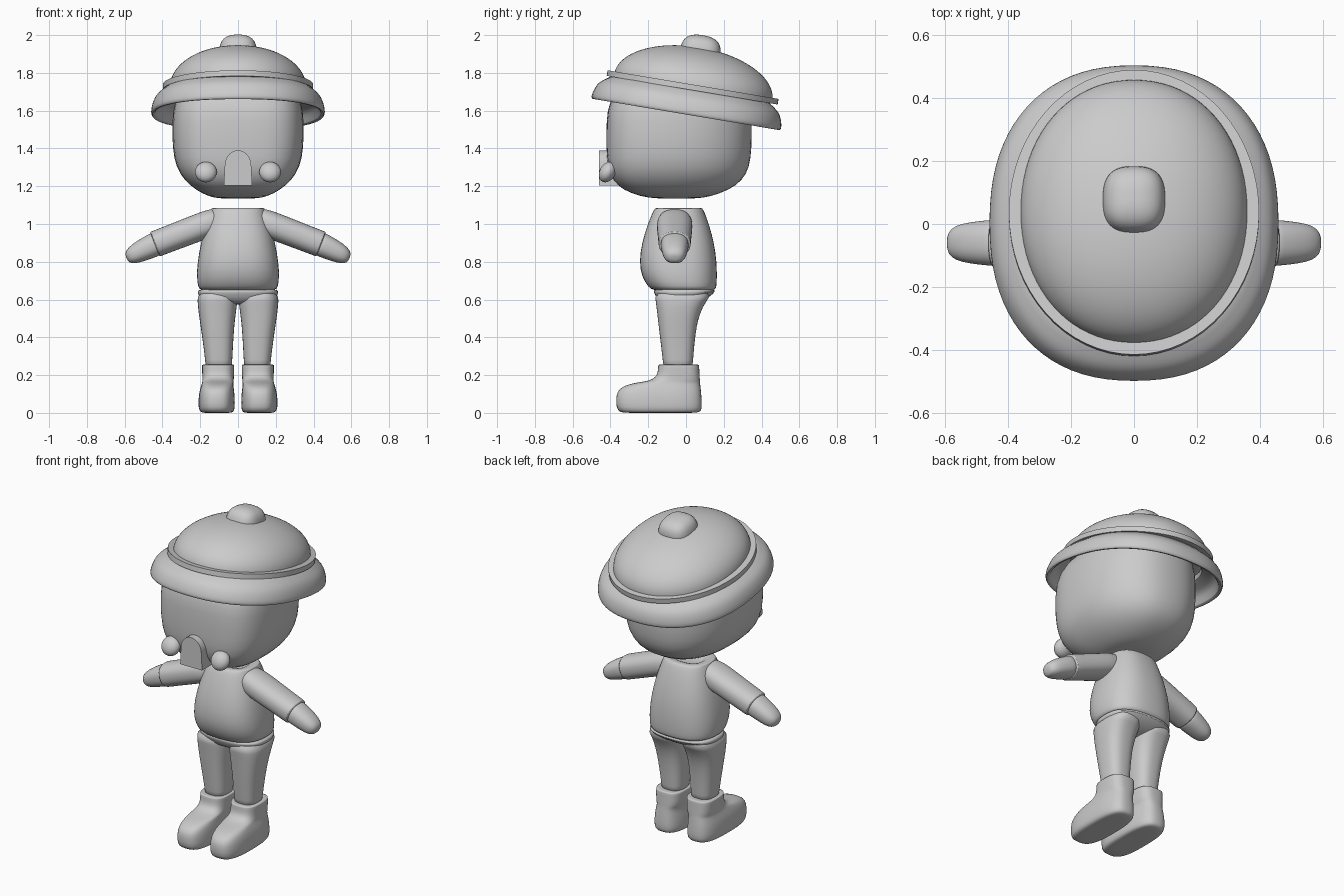
import bpy
import bmesh
from math import cos, sin, pi, radians
from mathutils import Matrix

if "Cube" in bpy.data.objects:
    bpy.data.objects.remove(bpy.data.objects["Cube"])

clay = bpy.data.materials.new("plain grey")
clay.use_nodes = True
GREY = (0.6, 0.6, 0.6, 1)
clay.diffuse_color = GREY
clay.node_tree.nodes["Principled BSDF"].inputs["Base Color"].default_value = GREY


def finish(bm, name, matrix=Matrix(), soft=True, angle=40):
    """Turn a bmesh into a shaded object."""
    bm.transform(matrix)
    bmesh.ops.recalc_face_normals(bm, faces=bm.faces)
    mesh = bpy.data.meshes.new(name)
    bm.to_mesh(mesh)
    bm.free()
    mesh.materials.append(clay)
    obj = bpy.data.objects.new(name, mesh)
    bpy.context.collection.objects.link(obj)
    bpy.ops.object.select_all(action="DESELECT")
    obj.select_set(True)
    bpy.context.view_layer.objects.active = obj
    bpy.ops.object.shade_smooth_by_angle(angle=radians(angle))
    if soft:
        sub = obj.modifiers.new("soften", "SUBSURF")
        sub.levels = sub.render_levels = 1
    return obj


def power(value, p):
    return (1 if value >= 0 else -1) * abs(value) ** (2 / p)


def loft(name, rings, front=2.3, back=2.3, cx=0, taper=0, closed=False, sides=32, **kw):
    """Stack superellipse rings given as (z, half width, front y, back y)."""
    bm = bmesh.new()
    loops = []
    for ring in rings:
        z, rx, y0, y1 = ring[:4]
        mid = ring[4] if len(ring) > 4 else cx
        loop = []
        for i in range(sides):
            a = 2 * pi * i / sides
            p = front if sin(a) < 0 else back
            v = power(sin(a), p)
            x = rx * power(cos(a), p) * (1 - taper * max(v, 0))
            loop.append(bm.verts.new((mid + x, (y0 + y1) / 2 + v * (y1 - y0) / 2, z)))
        loops.append(loop)
    pairs = list(zip(loops, loops[1:]))
    if closed:
        pairs.append((loops[-1], loops[0]))
    for low, high in pairs:
        for i in range(sides):
            j = (i + 1) % sides
            bm.faces.new((low[i], low[j], high[j], high[i]))
    if not closed:
        for loop in (loops[0], loops[-1]):
            cap = bm.faces.new(loop)
            bmesh.ops.poke(bm, faces=[cap])
    return finish(bm, name, **kw)


def scaled(profile, rx, ry, mid=0):
    """Rings from a (radius fraction, height) profile."""
    return [(h, rx * r, mid - ry * r, mid + ry * r) for r, h in profile]


# Head, flat at the face and rounder behind
loft("head", [
    (1.135, .10, -.16, .06), (1.145, .155, -.24, .13), (1.18, .225, -.335, .23),
    (1.23, .285, -.39, .30), (1.30, .33, -.418, .338), (1.40, .35, -.423, .35),
    (1.55, .351, -.423, .35), (1.65, .34, -.41, .345), (1.74, .29, -.34, .31),
    (1.80, .18, -.2, .2)], front=3.4, back=2.4, taper=.1)

# Nose plate with an arched top
bm = bmesh.new()
outline = [(-.075, 1.205), (.075, 1.205)]
outline += [(.07 * cos(pi * i / 14), 1.31 + .08 * sin(pi * i / 14)) for i in range(15)]
face = bm.faces.new([bm.verts.new((x, -.46, z)) for x, z in outline])
grown = bmesh.ops.extrude_face_region(bm, geom=[face])["geom"]
bmesh.ops.translate(bm, vec=(0, .11, 0),
                    verts=[v for v in grown if isinstance(v, bmesh.types.BMVert)])
finish(bm, "nose", soft=False)

# Cheeks
for side, s in (("left", 1), ("right", -1)):
    bm = bmesh.new()
    bmesh.ops.create_uvsphere(bm, u_segments=24, v_segments=14, radius=1)
    finish(bm, side + "_cheek",
           Matrix.Translation((.17 * s, -.415, 1.275)) @ Matrix.Rotation(radians(-30), 4, "X")
           @ Matrix.Diagonal((.058, .042, .058, 1)), soft=False)

# Helmet, tipped back
tilt = Matrix.Translation((0, 0, 1.58)) @ Matrix.Rotation(radians(-9.5), 4, "X")
brim = [(.945, 0), (.99, -.003), (1.003, .012), (.99, .045), (.965, .078), (.925, .102),
        (.87, .12), (.82, .14), (.72, .14), (.72, .09), (.86, .075), (.92, .045)]
loft("hat_brim", scaled(brim, .462, .511), closed=True, sides=40, matrix=tilt, angle=60)
band = [(.8, .132), (1, .132), (1, .162), (.8, .162)]
loft("hat_band", scaled(band, .398, .459, .011), 2, 2, closed=True, sides=64,
     soft=False, matrix=tilt)
dome = [(cos(pi / 2 * i / 12), .15 + .213 * sin(pi / 2 * i / 12)) for i in range(12)]
loft("hat_dome", scaled([(1, .11)] + dome, .363, .427, .014), 2.1, 2.1, sides=40, matrix=tilt)
knob = [(1.05, .31), (1.03, .35), (.97, .38), (.82, .407), (.5, .424), (.2, .428)]
loft("hat_knob", scaled(knob, .098, .106, .02), 2.7, 2.7, matrix=tilt)

# Torso with a shallow neck opening
loft("torso", [
    (.648, .14, -.12, .11), (.65, .202, -.178, .155), (.665, .212, -.2, .162),
    (.72, .22, -.235, .165), (.80, .215, -.249, .163), (.90, .198, -.235, .15),
    (1.0, .17, -.203, .122), (1.06, .149, -.178, .1), (1.085, .14, -.164, .086),
    (1.086, .13, -.15, .075), (1.083, .085, -.105, .03), (1.05, .075, -.1, .02)],
     front=2.5, back=2.5, angle=60)

# Hips
loft("hips", [
    (.575, .09, -.1, .03), (.59, .17, -.145, .085), (.615, .207, -.16, .125),
    (.64, .215, -.172, .155), (.658, .213, -.174, .157)], front=2.6, back=2.6)

for side, s in (("left", 1), ("right", -1)):
    flip = Matrix.Diagonal((s, 1, 1, 1))

    # Trouser leg
    loft(side + "_leg", [
        (.24, .07, -.12, .035, .102), (.27, .071, -.122, .037, .102),
        (.36, .079, -.133, .044, .105), (.46, .089, -.145, .056, .109),
        (.53, .099, -.153, .075, .110), (.59, .106, -.16, .105, .109),
        (.64, .107, -.17, .148, .108)], front=2.6, back=2.6, matrix=flip)

    # Boot
    loft(side + "_boot", [
        (0, .07, -.32, .05, .112), (.004, .088, -.352, .076, .112),
        (.025, .097, -.37, .086, .113), (.08, .096, -.371, .083, .113),
        (.115, .092, -.364, .08, .112), (.142, .086, -.335, .077, .11),
        (.16, .083, -.27, .075, .107), (.169, .083, -.195, .074, .106),
        (.19, .084, -.158, .073, .105), (.22, .085, -.149, .071, .105),
        (.252, .086, -.148, .07, .105), (.256, .084, -.146, .068, .105),
        (.254, .06, -.12, .04, .105)],
         front=2.9, back=2.9, matrix=flip, angle=70)

    # Sleeve and hand along the arm's own axis
    arm = flip @ Matrix.Translation((.135, -.06, 1.01)) @ Matrix.Rotation(radians(111), 4, "Y")
    loft(side + "_sleeve", [
        (-.05, .05, -.06, .06), (-.02, .071, -.09, .09), (.06, .073, -.096, .096),
        (.18, .071, -.09, .09), (.3, .07, -.086, .086), (.325, .07, -.085, .085),
        (.328, .066, -.08, .08)], matrix=arm)
    loft(side + "_hand", [
        (.3, .064, -.074, .074, 0), (.34, .064, -.074, .074, .002),
        (.42, .056, -.066, .066, .007), (.465, .046, -.056, .056, .012),
        (.488, .03, -.038, .038, .013), (.493, .012, -.016, .016, .013)], matrix=arm)
